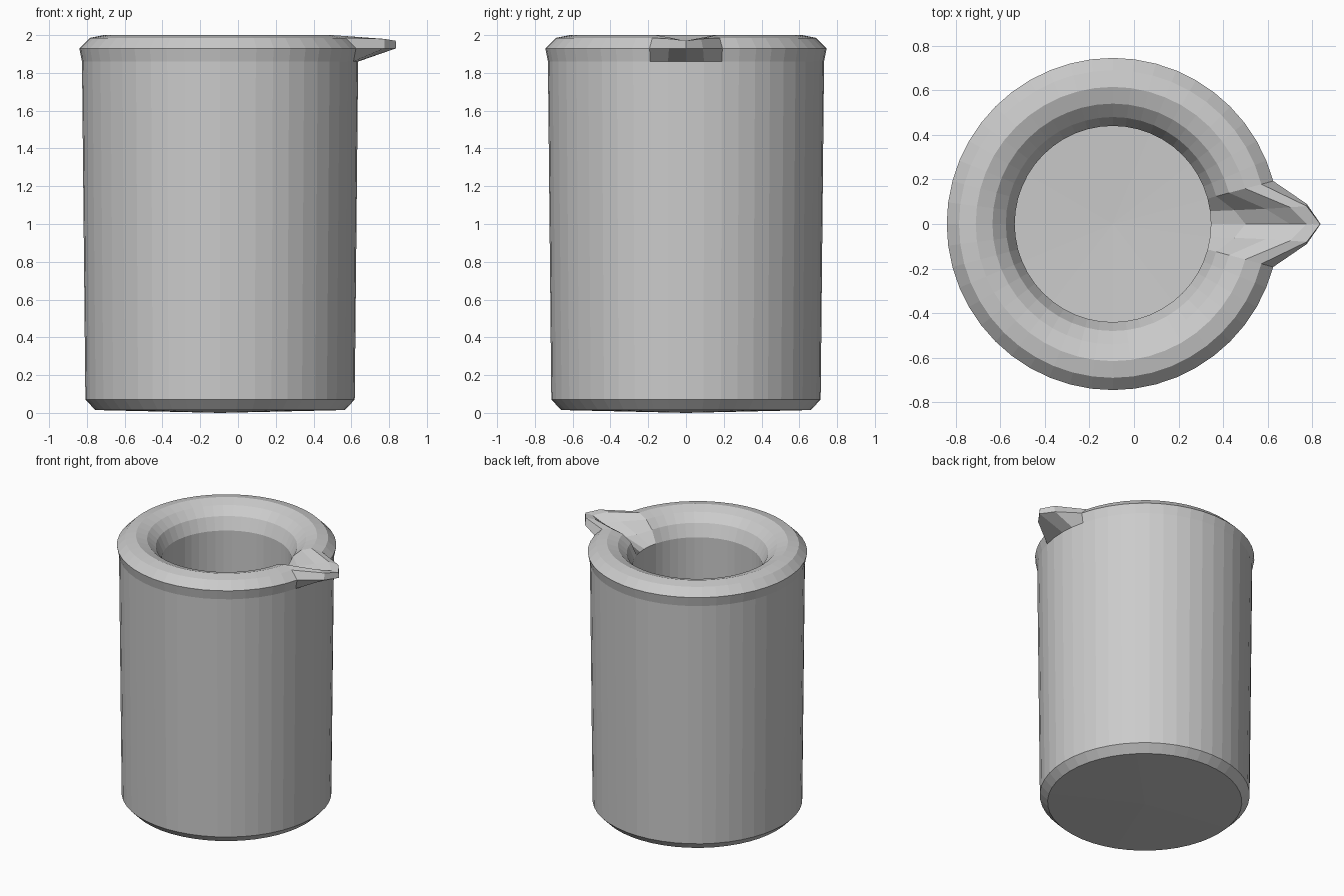
import bpy, bmesh, math

if "Cube" in bpy.data.objects:
    bpy.data.objects.remove(bpy.data.objects["Cube"])

SIDES = 48
CX = -0.095

# Profile (radius, height) from the outer base, over the rim, down to the inner floor
profile = [(0.66, 0.015), (0.713, 0.07), (0.731, 1.86), (0.745, 1.93),
           (0.69, 1.985), (0.615, 2.0), (0.54, 1.975), (0.48, 1.92),
           (0.44, 1.83), (0.44, 0.15)]

# Spout: rim rings pulled outward -> (side x, side y, side z, middle x, middle z)
spout = {3: (0.775, 0.09, 1.93, 0.837, 1.93),
         4: (0.775, 0.08, 1.98, 0.835, 1.97),
         5: (0.70, 0.075, 1.985, 0.775, 1.967),
         6: (0.59, 0.068, 1.945, 0.70, 1.935),
         7: (0.45, 0.062, 1.885, 0.50, 1.88)}

bm = bmesh.new()
rings = []
for i, (r, z) in enumerate(profile):
    ring = []
    for s in range(SIDES):
        a = 2 * math.pi * s / SIDES
        co = (CX + r * math.cos(a), r * math.sin(a), z)
        if i in spout:
            sx, sy, sz, mx, mz = spout[i]
            if s == 0:
                co = (mx, 0, mz)
            elif s == 1:
                co = (sx, sy, sz)
            elif s == SIDES - 1:
                co = (sx, -sy, sz)
        ring.append(bm.verts.new(co))
    rings.append(ring)

# Walls
for lo, hi in zip(rings, rings[1:]):
    for s in range(SIDES):
        t = (s + 1) % SIDES
        bm.faces.new((lo[s], lo[t], hi[t], hi[s]))

# Shallow cone base and floor
for ring, z in ((rings[0], 0.0), (rings[-1], 0.135)):
    c = bm.verts.new((CX, 0, z))
    for s in range(SIDES):
        bm.faces.new((ring[s], ring[(s + 1) % SIDES], c))

bmesh.ops.recalc_face_normals(bm, faces=bm.faces)
mesh = bpy.data.meshes.new("beaker")
bm.to_mesh(mesh)
bm.free()
bpy.context.collection.objects.link(bpy.data.objects.new("beaker", mesh))
